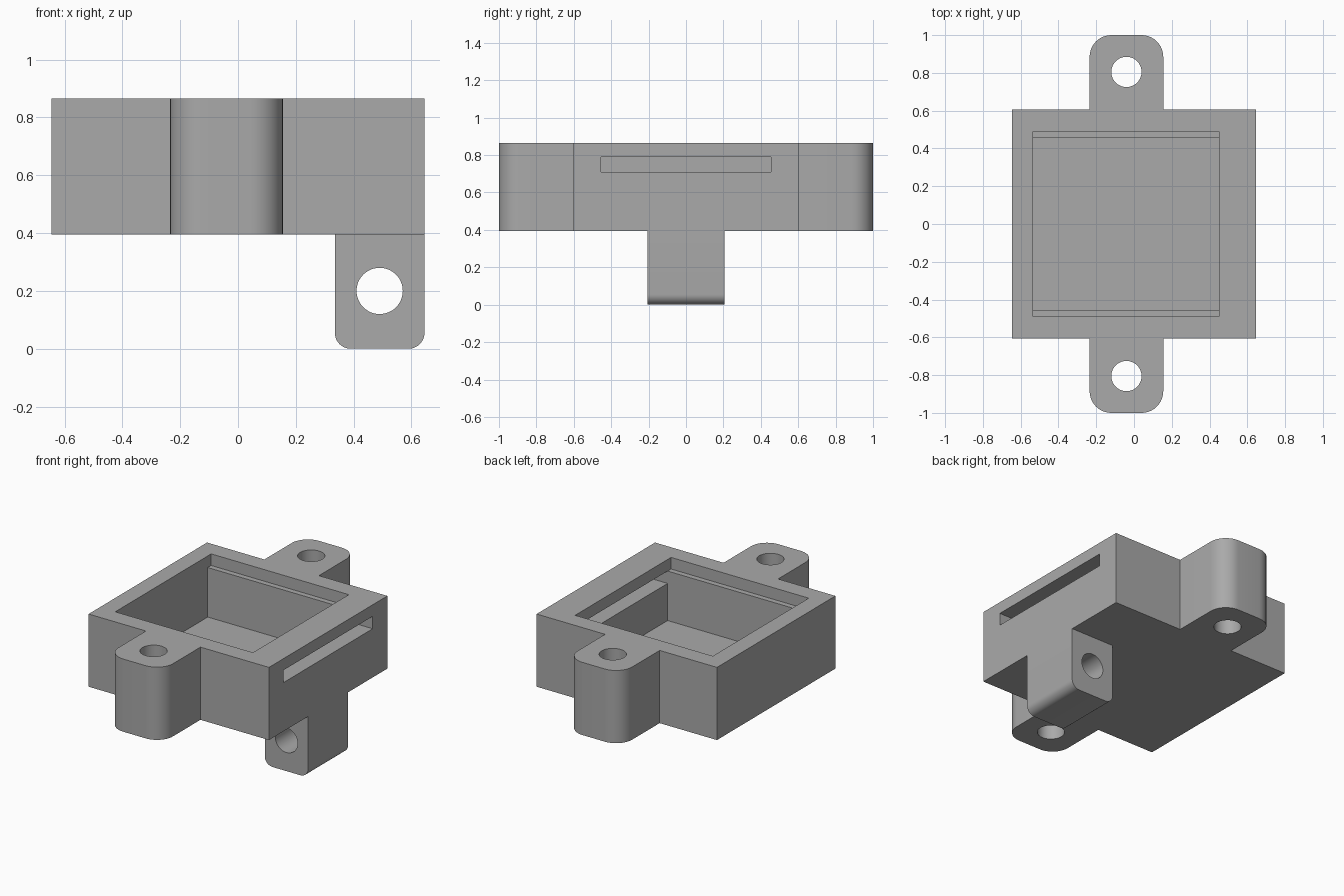
import bpy, bmesh, math
from mathutils import Matrix, Vector

if "Cube" in bpy.data.objects:
    bpy.data.objects.remove(bpy.data.objects["Cube"], do_unlink=True)

grey = bpy.data.materials.new("plain_grey")
grey.use_nodes = True
grey.diffuse_color = (0.4, 0.4, 0.4, 1)
grey.node_tree.nodes["Principled BSDF"].inputs["Base Color"].default_value = (0.4, 0.4, 0.4, 1)


def add_object(name, bm):
    bmesh.ops.recalc_face_normals(bm, faces=bm.faces)
    mesh = bpy.data.meshes.new(name)
    bm.to_mesh(mesh)
    bm.free()
    mesh.materials.append(grey)
    obj = bpy.data.objects.new(name, mesh)
    bpy.context.collection.objects.link(obj)
    return obj


def box(name, x, y, z, round_edges=None, radius=0.0):
    """Box from ranges; edges chosen by the rule round_edges(a, b) are rounded."""
    bm = bmesh.new()
    bmesh.ops.create_cube(bm, size=1)
    for v in bm.verts:
        v.co = Vector([r[0] if c < 0 else r[1] for c, r in zip(v.co, (x, y, z))])
    if round_edges:
        edges = [e for e in bm.edges if round_edges(e.verts[0].co, e.verts[1].co)]
        bmesh.ops.bevel(bm, geom=edges, offset=radius, segments=10,
                        affect='EDGES', profile=0.5)
    return add_object(name, bm)


def drill(name, centre, radius, depth, along_y=False):
    bm = bmesh.new()
    turn = Matrix.Rotation(math.pi / 2, 4, 'X') if along_y else Matrix()
    bmesh.ops.create_cone(bm, cap_ends=True, segments=48, radius1=radius, radius2=radius,
                          depth=depth, matrix=Matrix.Translation(centre) @ turn)
    return add_object(name, bm)


def combine(target, tool, operation):
    tool.hide_render = True
    mod = target.modifiers.new(operation.lower(), 'BOOLEAN')
    mod.operation = operation
    mod.solver = 'EXACT'
    mod.object = tool
    bpy.context.view_layer.objects.active = target
    bpy.ops.object.modifier_apply(modifier=mod.name)
    bpy.data.objects.remove(tool, do_unlink=True)


# Main block
BOTTOM, TOP = 0.395, 0.865
housing = box("housing", (-0.645, 0.645), (-0.605, 0.605), (BOTTOM, TOP))

# Rounded mounting lugs at front and back
for side in (-1, 1):
    ends = sorted((side * 0.57, side * 1.0))
    lug = box("lug", (-0.235, 0.155), ends, (BOTTOM, TOP),
              lambda a, b: abs(a.y) > 0.9 and abs(b.y) > 0.9 and a.z != b.z, 0.115)
    combine(housing, lug, 'UNION')

# Hanging foot with rounded lower edges
foot = box("foot", (0.335, 0.645), (-0.205, 0.205), (0, 0.43),
           lambda a, b: a.z < 0.01 and b.z < 0.01 and a.y != b.y, 0.055)
combine(housing, foot, 'UNION')

# Stepped pocket and the side slot leading into it
POCKET_X = (-0.535, 0.45)
combine(housing, box("pocket", POCKET_X, (-0.455, 0.455), (0.47, 1)), 'DIFFERENCE')
combine(housing, box("pocket_step", POCKET_X, (-0.49, 0.49), (0.79, 1)), 'DIFFERENCE')
combine(housing, box("slot", (0.3, 0.8), (-0.455, 0.455), (0.71, 0.79)), 'DIFFERENCE')

# Screw holes
for side in (-1, 1):
    combine(housing, drill("lug_hole", (-0.04, side * 0.805, 0.6), 0.08, 1), 'DIFFERENCE')
combine(housing, drill("foot_hole", (0.49, 0, 0.2), 0.08, 1, True), 'DIFFERENCE')

# Smooth the round parts, keep corners sharp
bpy.ops.object.select_all(action='DESELECT')
housing.select_set(True)
bpy.context.view_layer.objects.active = housing
bpy.ops.object.shade_smooth_by_angle(angle=math.radians(30))
